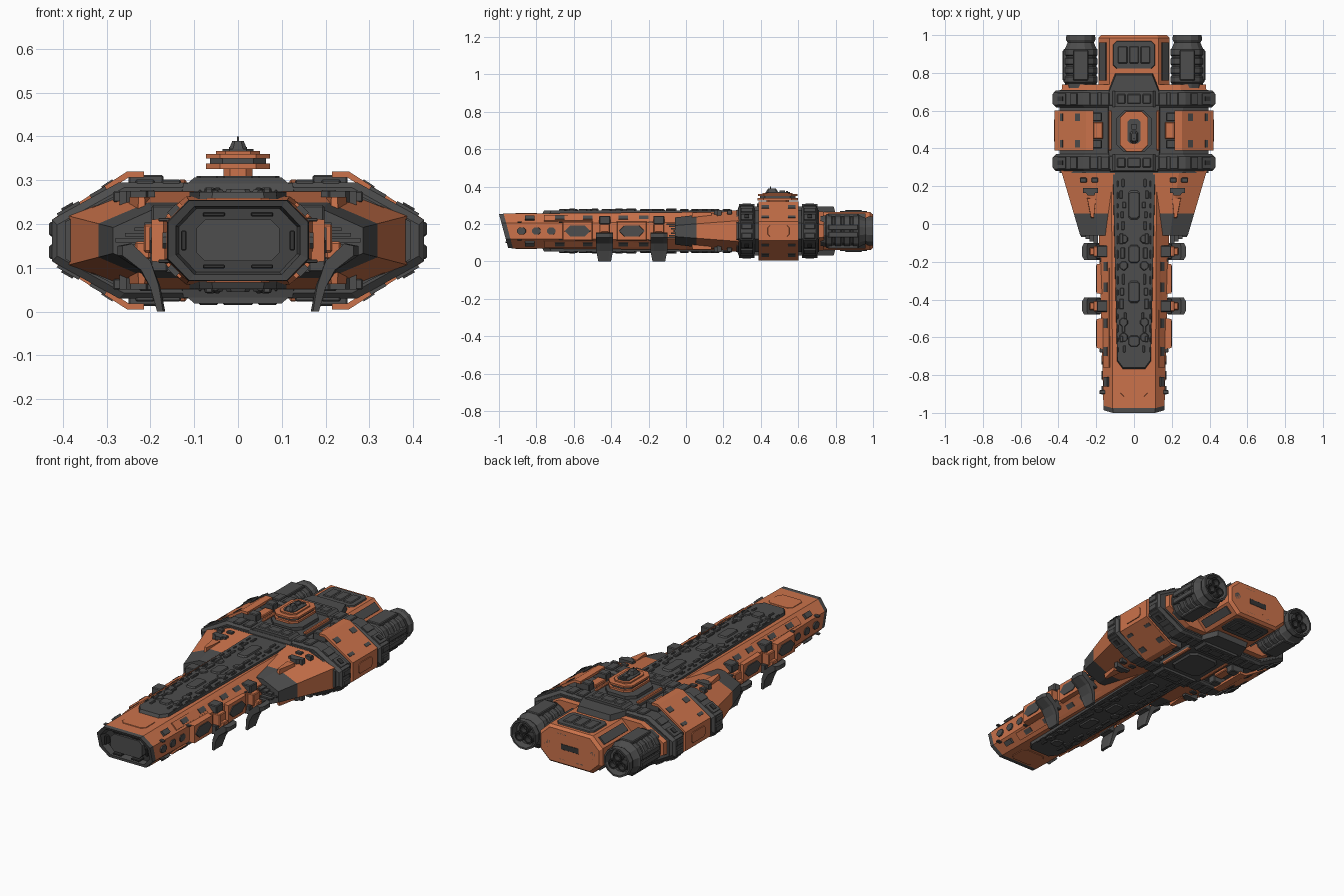
import bpy, bmesh, math, random
from mathutils import Vector

if "Cube" in bpy.data.objects:
    bpy.data.objects.remove(bpy.data.objects["Cube"])

random.seed(4)
ZC = 0.1625  # mid height: the upper and lower halves mirror about this

def material(name, col):
    m = bpy.data.materials.new(name)
    m.diffuse_color = (*col, 1)
    m.use_nodes = True
    m.node_tree.nodes["Principled BSDF"].inputs["Base Color"].default_value = m.diffuse_color
    return m

ORANGE = material("orange_paint", (0.60, 0.17, 0.07))
DARK = material("dark_metal", (0.075, 0.075, 0.075))
BLACK = material("deep_grey", (0.035, 0.035, 0.035))

def finish(name, bm, mat, sym):
    for ax in sym:
        d = bmesh.ops.duplicate(bm, geom=bm.verts[:] + bm.edges[:] + bm.faces[:])
        for v in d["geom"]:
            if isinstance(v, bmesh.types.BMVert):
                if ax == "x": v.co.x = -v.co.x
                else: v.co.z = 2 * ZC - v.co.z
    bmesh.ops.recalc_face_normals(bm, faces=bm.faces[:])
    me = bpy.data.meshes.new(name)
    bm.to_mesh(me)
    bm.free()
    me.materials.append(mat)
    ob = bpy.data.objects.new(name, me)
    bpy.context.collection.objects.link(ob)
    return ob

def add_loft(bm, rings, caps=(True, True)):
    vs = [[bm.verts.new(p) for p in r] for r in rings]
    n = len(vs[0])
    for a, b in zip(vs, vs[1:]):
        for i in range(n):
            bm.faces.new((a[i], a[(i + 1) % n], b[(i + 1) % n], b[i]))
    if caps[0]: bm.faces.new(vs[0])
    if caps[1]: bm.faces.new(vs[-1])

def loft(name, rings, mat, sym="", caps=(True, True)):
    bm = bmesh.new()
    add_loft(bm, rings, caps)
    return finish(name, bm, mat, sym)

def prism(name, outlines, axis, a, b, mat, sym="", taper=1.0):
    """2D outlines extruded along an axis from a to b; the far end may shrink."""
    bm = bmesh.new()
    put = {"x": lambda p, t: (t, p[0], p[1]), "y": lambda p, t: (p[0], t, p[1]),
           "z": lambda p, t: (p[0], p[1], t)}[axis]
    for o in outlines:
        c = sum((Vector(p) for p in o), Vector((0, 0))) / len(o)
        far = [c + (Vector(p) - c) * taper for p in o]
        add_loft(bm, [[put(p, a) for p in o], [put(p, b) for p in far]])
    return finish(name, bm, mat, sym)

def boxes(name, specs, mat, sym="", bevel=0.004):
    bm = bmesh.new()
    for x0, x1, y0, y1, z0, z1 in specs:
        add_loft(bm, [[(x0, y0, z), (x1, y0, z), (x1, y1, z), (x0, y1, z)] for z in (z0, z1)])
    if bevel:
        bmesh.ops.bevel(bm, geom=bm.edges[:], offset=bevel, segments=1, affect="EDGES")
    return finish(name, bm, mat, sym)

def octo(y, hw, tw, z0, z1, c, s=0.0):
    """Octagonal cross-section; s slants it backwards towards the bottom."""
    half = [(tw, z1), (hw, z1 - c), (hw, z0 + c), (tw, z0)]
    pts = half + [(-x, z) for x, z in reversed(half)]
    return [(x, y + s * (z1 - z), z) for x, z in pts]

def rect(cx, cy, w, h, c):
    """Rectangle with cut corners."""
    w, h = w / 2, h / 2
    return [(cx + sx * a, cy + sy * b) for sx, sy, a, b in
            ((1, -1, w - c, h), (1, -1, w, h - c), (1, 1, w, h - c), (1, 1, w - c, h),
             (-1, 1, w - c, h), (-1, 1, w, h - c), (-1, -1, w, h - c), (-1, -1, w - c, h))]

def strip(p, q, t):
    """Thin profile lying on the sloping line p-q, t thick to both sides."""
    p, q = Vector(p), Vector(q)
    n = Vector((p.y - q.y, q.x - p.x)).normalized() * t
    return [p - n, q - n, q + n, p + n]

def ngon(cx, cy, r, n=8):
    return [(cx + r * math.cos(math.tau * (i + .5) / n), cy + r * math.sin(math.tau * (i + .5) / n)) for i in range(n)]

# Forward hull and hollow slanted nose
S = 0.27
loft("forward_hull", [octo(-0.975, .162, .113, .07, .255, .05, S), octo(0.0, .187, .118, .062, .263, .055),
                      octo(.32, .19, .12, .062, .263, .055)], ORANGE, caps=(False, True))
loft("nose_rim", [octo(-.974, .162, .113, .07, .255, .05, S), octo(-1, .160, .111, .071, .254, .05, S),
                  octo(-.994, .142, .1, .085, .24, .045, S), octo(-.955, .135, .095, .09, .235, .042, S)], DARK, caps=(False, True))
prism("nose_door", [rect(0, ZC, .19, .095, .02)], "y", -.96, -.9, DARK)
boxes("nose_clips", [(.03, .08, -.965, -.92, .2175, .2265), (.118, .13, -.965, -.92, .14, .185)], BLACK, "xz", .002)

# Long deck plates above and below the hull, with fittings
deck = [(.06, -.77), (.09, -.73), (.115, .3), (-.115, .3), (-.09, -.73), (-.06, -.77)]
prism("deck_plate", [deck], "z", .25, .273, DARK, "z", .97)
prism("nose_deck_hatch", [rect(0, -.855, .15, .12, .02)], "z", .25, .259, ORANGE, "z", .95)
fit = []
y = -.68
while y < .22:
    l = random.uniform(.03, .06)
    w = random.uniform(.012, .025)
    x = random.uniform(.035, .06)
    fit.append((x, x + w, y, y + l, .27, random.uniform(.278, .284)))
    fit.append((.083, .09, y, y + l * .8, .27, .279))
    y += l + .018
boxes("deck_fittings", fit, DARK, "xz", .003)
prism("deck_domes", [ngon(.055, yy, .026) for yy in (-.6, -.52, -.22, -.08)], "z", .27, .279, DARK, "xz", .8)
prism("deck_center_hatches", [rect(0, yy, .06, l, .012) for yy, l in ((-.62, .06), (-.36, .12), (-.16, .1), (.1, .16))],
      "z", .27, .28, DARK, "z", .85)

# Hull side details: chamfer slats, windows, sponsons with hexagon ports
prism("chamfer_rail", [strip((.127, .243), (.158, .212), .009)], "y", -.76, -.1, ORANGE, "xz")
for i, yy in enumerate((-.86, -.7, -.55, -.36, -.25)):
    prism(f"chamfer_slot_{i}", [strip((.137, .24), (.156, .221), .008)], "y", yy, yy + .05, DARK, "xz")
prism("side_windows", [rect(yy, ZC, .05, .04, .012) for yy in (-.88, -.8, -.72)], "x", .15, .172, DARK, "x", .9)
sponsons = [[(yy - .085, .11), (yy + .085, .11), (yy + .085, .215), (yy - .085, .215)] for yy in (-.58, -.29)]
prism("sponsons", sponsons, "x", .15, .198, ORANGE, "x", .9)
prism("sponson_ports", [[(yy - .072, ZC), (yy - .04, .132), (yy + .04, .132), (yy + .072, ZC), (yy + .04, .193), (yy - .04, .193)]
                        for yy in (-.58, -.29)], "x", .19, .202, DARK, "x", .95)
boxes("hull_bolts", [(.15, .182, yy, yy + .02, .206, .214) for yy in (-.9, -.68, -.46, -.2)], DARK, "xz", .002)

# Curved claw fins on the hull sides
outer = [(.275, .15), (.25, .155), (.2, .115), (.178, .06), (.166, 0), (.182, 0), (.2, .055), (.225, .095), (.275, .128)]
for i, yy in enumerate((-.435, -.145)):
    n = ("front", "rear")[i]
    bm = bmesh.new()
    rings = []
    for dy, k in ((-.045, .85), (-.025, 1), (.025, 1), (.045, .85)):
        rings.append([(.2 + (x - .2) * k, yy + dy * (.75 if z < .05 else 1), z) for x, z in outer])
    add_loft(bm, rings)
    finish(f"{n}_claw_fin", bm, DARK, "x")
    boxes(f"{n}_claw_mount", [(.15, .215, yy - .028, yy + .028, .135, .2), (.2, .235, yy - .02, yy + .02, .12, .16)], ORANGE, "x")
    boxes(f"{n}_claw_bracket", [(.14, .197, yy - .03, yy + .03, .2, .243), (.16, .2, yy - .04, yy + .04, .09, .14)], DARK, "x")

# Shoulder wings: dark tips, orange bodies
def wing_ring(y):
    t = (y + .06) / .34
    L = lambda a, b: a + (b - a) * t
    up = [(.1, L(.235, .275)), (L(.19, .24), L(.235, .275)), (L(.285, .385), L(.192, .218))]
    return [(x, y, z) for x, z in up + [(x, 2 * ZC - z) for x, z in reversed(up)]]
loft("wing_tips", [wing_ring(-.06), wing_ring(.055)], DARK, "x")
loft("wing_bodies", [wing_ring(.055), wing_ring(.3)], ORANGE, "x")
boxes("wing_front_grille", [(.19, .28 - .022 * k, -.068 - .012 * k, -.05, ZC + .012 * k - .003, ZC + .012 * k + .005)
                            for k in range(4)], DARK, "xz", 0)
prism("wing_top_combs", [[(.19, .19), (.27, .19), (.27, .165), (.255, .165), (.245, .15), (.21, .15), (.205, .165), (.19, .165)]],
      "z", .24, .275, DARK, "xz")
prism("wing_spear_panels", [[(.2, .14), (.25, .14), (.228, .03), (.212, .03)]], "z", .23, .262, ORANGE, "xz", .9)
boxes("wing_slots", [(.19, .225, .22, .245, .25, .278), (.25, .285, .22, .245, .25, .275)], DARK, "xz", .003)

# Broad mid body
loft("mid_body", [octo(.27, .395, .26, .05, .275, .07), octo(.71, .395, .26, .05, .275, .07)], DARK)
loft("rear_collar", [octo(.69, .385, .25, .055, .27, .07), octo(.738, .38, .245, .06, .265, .07)], ORANGE)

# Two ring bands with clamps
for n, y0 in (("front", .28), ("rear", .617)):
    y1 = y0 + .09
    ring = lambda y, d: octo(y, .425 - d, .272 - d, .03 + d, .295 - d, .085)
    loft(f"{n}_band", [ring(y0, .012), ring(y0 + .012, 0), ring(y1 - .012, 0), ring(y1, .012)], DARK)
    prism(f"{n}_band_slope_clamps", [strip((.3, .2795), (.335, .2595), .008), strip((.36, .2455), (.41, .217), .008)],
          "y", y0 + .015, y1 - .015, DARK, "xz")
    boxes(f"{n}_band_blocks", [(.19, .235, y0 + .01, y1 - .01, .28, .302), (.13, .175, y0 + .01, y1 - .01, .28, .302)], DARK, "xz")
    boxes(f"{n}_band_side_clamps", [(.4, .431, y0 + .015, y1 - .015, .172, .205)], DARK, "xz")
    prism(f"{n}_band_slots", [strip((.372, .2395), (.398, .2245), .012)], "y", y0 + .033, y1 - .033, BLACK, "xz")
    prism(f"{n}_band_crown", [[(-.13, .28), (.13, .28), (.1, .306), (-.1, .306)]], "y", y0 + .003, y1 - .003, DARK, "z")
    boxes(f"{n}_band_crown_pads", [(.045, .09, y0 + .02, y1 - .02, .3, .31), (-.035, .035, y0 + .02, y1 - .02, .3, .31)], DARK, "xz")

# Angled armour shells between the bands
shell = [(.215, .306), (.25, .306), (.405, .208), (.405, ZC), (.42, ZC), (.42, .213), (.253, .32), (.215, .32)]
prism("armour_shells", [shell], "y", .388, .602, ORANGE, "xz")
boxes("armour_hinges", [(.17, .25, yy, yy + .045, .265, .312) for yy in (.4, .545)], DARK, "xz")
boxes("armour_gap_panel", [(.165, .215, .45, .54, .26, .29)], ORANGE, "xz")
for i, yy in enumerate((.405, .545)):
    prism(f"armour_slots_{i}", [strip((.285, .2985), (.31, .2825), .004), strip((.375, .241), (.39, .231), .004)],
          "y", yy, yy + .04, DARK, "xz")
prism("armour_side_hatch", [rect(.495, ZC, .12, .06, .012)], "x", .415, .424, ORANGE, "x", .95)

# Central spine and stepped command tower
prism("spine_plate", [[(.13, .27), (.14, .38), (.14, .7), (.1, .8), (-.1, .8), (-.14, .7), (-.14, .38), (-.13, .27)]],
      "z", .255, .293, DARK, "z", .96)
boxes("spine_side_rails", [(.118, .135, .39, .6, .28, .302)], ORANGE, "xz")
tower = (("base", .19, .22, .285, .31, DARK), ("neck", .066, .12, .3, .335, ORANGE), ("lower_deck", .146, .215, .326, .338, ORANGE),
         ("window_band", .128, .19, .336, .352, DARK), ("upper_deck", .146, .21, .35, .36, ORANGE),
         ("roof", .1, .16, .358, .367, ORANGE), ("roof_pad", .07, .13, .365, .371, DARK))
for n, w, l, z0, z1, m in tower:
    prism(f"tower_{n}", [rect(0, .49, w, l, min(w, l) * .22)], "z", z0, z1, m)
prism("tower_sensor", [rect(0, .46, .044, .07, .01)], "z", .368, .389, DARK, "", .6)
boxes("tower_masts", [(-.002, .002, .45, .454, .38, .4), (-.012, .012, .5, .53, .37, .38), (-.02, .02, .535, .545, .37, .376)], DARK, "", 0)
prism("belly_hatch", [rect(0, .49, .19, .2, .03)], "z", .035, .022, DARK, "", .9)

# Rear centre block
loft("tail_block", [octo(.7, .188, .13, .06, .263, .055), octo(.985, .188, .13, .06, .263, .055),
                    octo(1.0, .175, .12, .072, .251, .052)], ORANGE)
prism("tail_top_panel", [rect(0, .895, .23, .15, .02)], "z", .255, .27, DARK, "z", .95)
boxes("tail_top_ribs", [(x, x + .05, .85, .94, .265, .275) for x in (-.085, -.025, .035)], DARK, "z")
prism("tail_chamfer_vents", [strip((.145, .249), (.178, .2175), .009)], "y", .76, .96, DARK, "xz")
prism("tail_rear_panel", [rect(0, ZC, .15, .06, .015)], "y", .99, 1.0, DARK)
prism("tail_frame", [rect(0, ZC, .2, .1, .03)], "y", .99, .9985 + .0016, ORANGE)
prism("tail_rear_ports", [ngon(.135, ZC, .022, 6)], "y", .99, 1.0, DARK, "x")
boxes("tail_rear_slots", [(.02, .08, .99, 1.0, .225, .235)], DARK, "xz", .002)
boxes("tail_inset", [(-.055, .055, .99, 1.001, ZC - .016, ZC + .016)], BLACK, "", .002)

# Ribbed engine pods with triple exhausts
EX = .282
prof = [(.72, .08)]
for k in range(4):
    a = .745 + k * .048
    prof += [(a, .083), (a + .006, .09), (a + .034, .09), (a + .04, .083)]
prof += [(.945, .076), (.96, .07), (.975, .078), (1.0, .076), (1.0, .067), (.965, .06)]
ring = lambda y, r: [(x, y, z) for x, z in ngon(EX, ZC, r / math.cos(math.pi / 12), 12)]
loft("engine_pods", [ring(y, r) for y, r in prof], DARK, "x")
boxes("engine_top_casings", [(EX - .04, EX + .04, .76, .92, .235, .257)], DARK, "xz")
boxes("engine_side_casings", [(.35, .378, .76, .92, ZC + .005, ZC + .035)], DARK, "xz")
bm = bmesh.new()
for k in range(3):
    a = math.pi / 2 + k * math.tau / 3
    cx, cz = EX + .031 * math.cos(a), ZC + .031 * math.sin(a)
    add_loft(bm, [[(x, y, z) for x, z in ngon(cx, cz, r, 12)] for y, r in ((.95, .026), (.995, .026), (.995, .019), (.97, .015))])
finish("engine_exhausts", bm, BLACK, "x")
